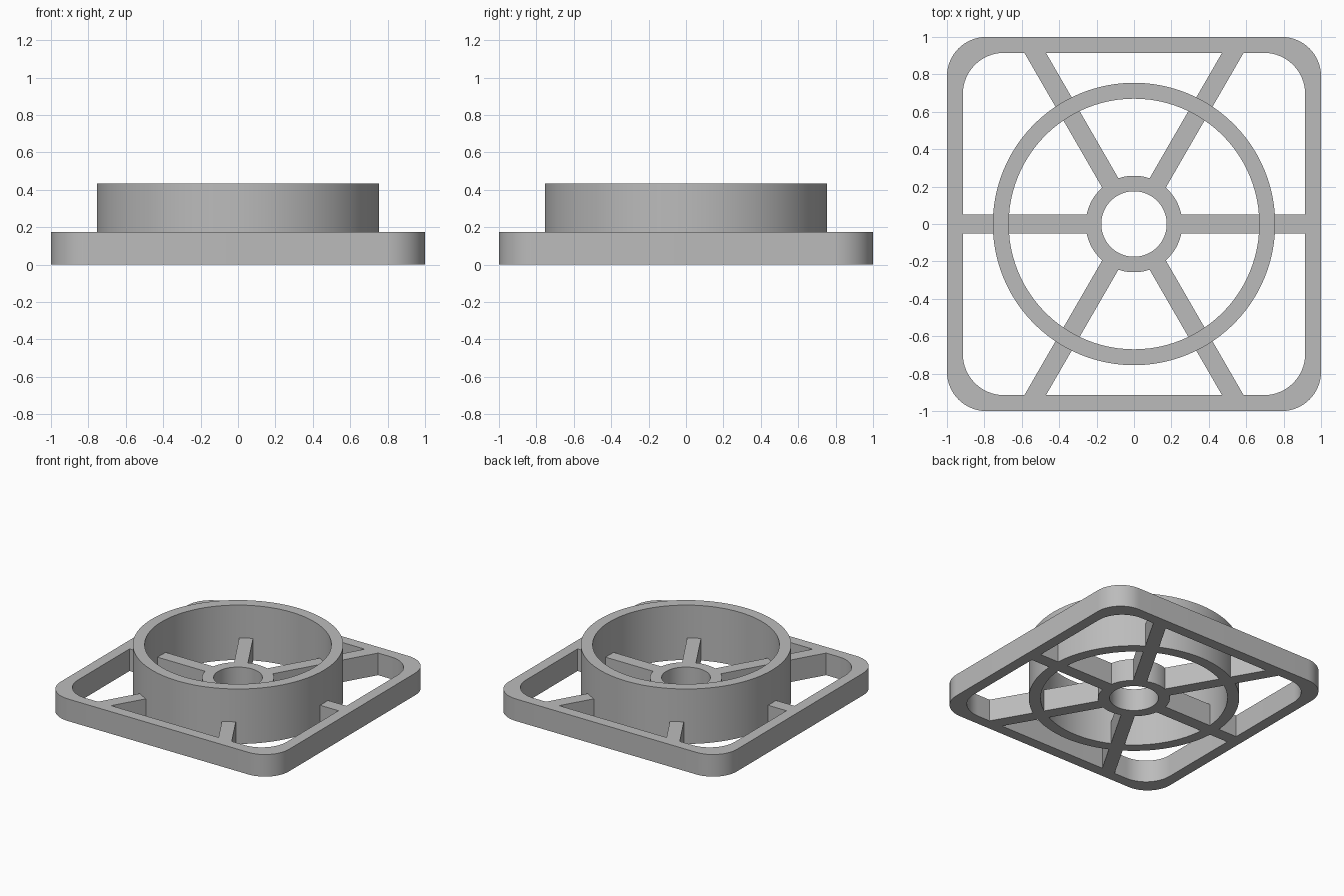
import bpy
import bmesh
from math import pi, sin, cos, tan, radians
from mathutils import Vector

cube = bpy.data.objects.get("Cube")
if cube:
    bpy.data.objects.remove(cube, do_unlink=True)

BASE_H, RING_H = 0.175, 0.435
FRAME_IN, SPOKE_HALF = 0.915, 0.05
RING_OUT, RING_IN = 0.755, 0.67
HUB_OUT, HUB_IN = 0.258, 0.175

grey = bpy.data.materials.new("grey plastic")
grey.use_nodes = True
colour = (0.5, 0.5, 0.5, 1)
grey.diffuse_color = colour
grey.node_tree.nodes["Principled BSDF"].inputs["Base Color"].default_value = colour


def finish(name, bm):
    bmesh.ops.recalc_face_normals(bm, faces=bm.faces)
    mesh = bpy.data.meshes.new(name)
    bm.to_mesh(mesh)
    bm.free()
    mesh.materials.append(grey)
    obj = bpy.data.objects.new(name, mesh)
    bpy.context.collection.objects.link(obj)
    bpy.ops.object.select_all(action="DESELECT")
    obj.select_set(True)
    bpy.context.view_layer.objects.active = obj
    bpy.ops.object.shade_smooth_by_angle(angle=radians(30))
    return obj


def circle(radius, n=96):
    return [(radius * cos(2 * pi * i / n), radius * sin(2 * pi * i / n)) for i in range(n)]


def rounded_square(half, radius, steps=16):
    pts = []
    for quarter, (sx, sy) in enumerate([(1, 1), (-1, 1), (-1, -1), (1, -1)]):
        for i in range(steps + 1):
            a = (quarter + i / steps) * pi / 2
            pts.append((sx * (half - radius) + radius * cos(a),
                        sy * (half - radius) + radius * sin(a)))
    return pts


def hollow_prism(name, outer, inner, height):
    """Closed wall between two matching outlines."""
    bm = bmesh.new()
    loops = [[bm.verts.new((x, y, z)) for x, y in outline]
             for outline, z in ((outer, 0), (outer, height), (inner, height), (inner, 0))]
    n = len(outer)
    for k in range(4):
        a, b = loops[k], loops[(k + 1) % 4]
        for i in range(n):
            j = (i + 1) % n
            bm.faces.new((a[i], a[j], b[j], b[i]))
    return finish(name, bm)


def bar(name, outline, height):
    bm = bmesh.new()
    face = bm.faces.new([bm.verts.new((p.x, p.y, 0)) for p in outline])
    top = bmesh.ops.extrude_face_region(bm, geom=[face])["geom"]
    bmesh.ops.translate(bm, vec=(0, 0, height),
                        verts=[v for v in top if isinstance(v, bmesh.types.BMVert)])
    return finish(name, bm)


# Square frame, tall ring and central hub
hollow_prism("frame", rounded_square(1, 0.21), rounded_square(FRAME_IN, 0.22), BASE_H)
hollow_prism("ring", circle(RING_OUT), circle(RING_IN), RING_H)
hollow_prism("hub", circle(HUB_OUT), circle(HUB_IN), BASE_H)

# Six spokes, each split where it passes through the ring
for k in range(6):
    a = k * pi / 3
    along, side = Vector((cos(a), sin(a))), Vector((-sin(a), cos(a))) * SPOKE_HALF

    def at(distance, sign):
        return along * distance + side * sign

    def at_frame(sign):
        # Slanted end lying flat against the inner side of the frame
        axis = 0 if k % 3 == 0 else 1
        target = FRAME_IN if along[axis] > 0 else -FRAME_IN
        return at((target - sign * side[axis]) / along[axis], sign)

    r0, r1, r2 = HUB_OUT - 0.01, RING_IN + 0.002, RING_OUT - 0.006
    bar(f"inner_spoke_{k + 1}", [at(r0, -1), at(r1, -1), at(r1, 1), at(r0, 1)], BASE_H)
    bar(f"outer_spoke_{k + 1}", [at(r2, -1), at_frame(-1), at_frame(1), at(r2, 1)], BASE_H)
